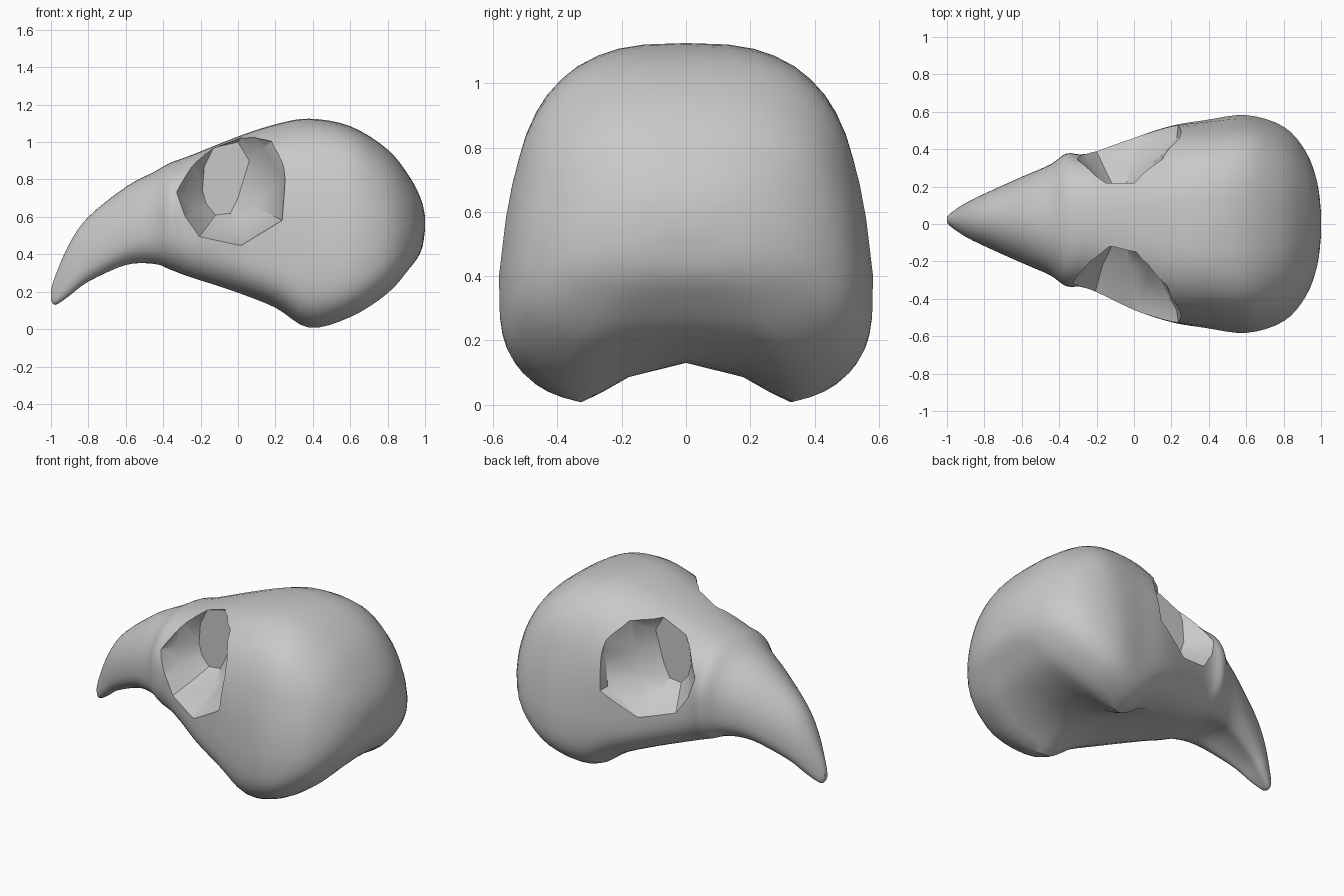
import bpy
import bmesh
import math
from mathutils import Vector

old = bpy.data.objects.get("Cube")
if old:
    bpy.data.objects.remove(old, do_unlink=True)

bone = bpy.data.materials.new("bone_grey")
bone.use_nodes = True
COLOR = (0.58, 0.58, 0.58, 1)
bone.diffuse_color = COLOR
bone.node_tree.nodes["Principled BSDF"].inputs["Base Color"].default_value = COLOR

# Stations from beak tip to back: x, bottom, widest height, top, half width, underside hollow
STATIONS = [
    (-1.0, .155, .18, .21, .015, 0),
    (-.975, .13, .19, .29, .04, 0),
    (-.9, .17, .3, .46, .09, .01),
    (-.8, .24, .39, .6, .14, .02),
    (-.6, .325, .5, .76, .23, .03),
    (-.45, .33, .56, .84, .295, .03),
    (-.36, .3, .6, .89, .355, .02),
    (-.25, .26, .56, .93, .36, .02),
    (0, .18, .46, 1.03, .46, .03),
    (.2, .1, .42, 1.095, .525, .06),
    (.38, -.01, .4, 1.125, .555, .14),
    (.6, .05, .4, 1.085, .582, .1),
    (.8, .18, .44, .96, .52, .04),
    (.92, .32, .5, .81, .385, .01),
    (.98, .42, .54, .69, .22, 0),
    (1.0, .53, .56, .6, .06, 0),
]
RING = 48
STEPS = 4


def clamp(v):
    return min(1, max(0, v))


def spline(a, b, c, d, t):
    """Smooth blend between stations b and c."""
    return [q + .5 * t * (r - p + t * (2*p - 5*q + 4*r - s + t * (3*(q - r) + s - p)))
            for p, q, r, s in zip(a, b, c, d)]


def section(x, low, mid, high, w, hollow):
    """Rounded cross-section with a hollow between two lower lobes."""
    blend = min(clamp((x + .6) / 1.2), clamp((1.1 - x) / .45))
    pinch = .06 * clamp((x - .2) / .35)
    sway = .022 * clamp(-x / .35)
    pts = []
    for k in range(RING):
        a = math.tau * k / RING
        c, s = math.cos(a), math.sin(a)
        n = 2 + 1.05 * blend if s >= 0 else 2.6 + 1.2 * blend
        y = w * math.copysign(abs(c) ** (2 / n), c)
        h = abs(s) ** (2 / n)
        if s >= 0:
            z = mid + (high - mid) * h
            y *= 1 - pinch * clamp(2 * h)
        else:
            z = mid - (mid - low) * h
            z += hollow * h * max(0, 1 - (y / (.56 * w)) ** 2)
        pts.append(Vector((x, y + sway, z)))
    return pts


def loft(name, rings):
    """Closed skin over a list of equal point rings."""
    bm = bmesh.new()
    rows = [[bm.verts.new(p) for p in ring] for ring in rings]
    for a, b in zip(rows, rows[1:]):
        for k in range(len(a)):
            j = (k + 1) % len(a)
            bm.faces.new((a[k], a[j], b[j], b[k]))
    bm.faces.new(rows[0])
    bm.faces.new(rows[-1])
    bmesh.ops.recalc_face_normals(bm, faces=bm.faces)
    mesh = bpy.data.meshes.new(name)
    bm.to_mesh(mesh)
    bm.free()
    mesh.materials.append(bone)
    obj = bpy.data.objects.new(name, mesh)
    bpy.context.collection.objects.link(obj)
    return obj


# Skull and hooked beak as one skin
rings = []
last = len(STATIONS) - 1
for i in range(last):
    four = [STATIONS[min(max(i + o, 0), last)] for o in (-1, 0, 1, 2)]
    rings += [section(*spline(*four, t / STEPS)) for t in range(STEPS)]
rings.append(section(*STATIONS[last]))
skull = loft("skull", rings)

# Eye sockets: wide opening narrowing to a small inner wall
OUTER = [(-.42, .73), (-.34, .57), (-.24, .45), (.02, .44), (.24, .58),
         (.26, .8), (.24, 1.06), (.1, 1.18), (-.15, 1.1), (-.34, .93)]
INNER = [(-.19, .74), (-.17, .67), (-.12, .61), (-.04, .62), (.0, .7),
         (.03, .8), (.06, .9), (0, 1.0), (-.13, .97), (-.18, .87)]


def socket(name, side, depth):
    def ring(y, f):
        return [(a + (c - a) * f, side * y, b + (d - b) * f)
                for (a, b), (c, d) in zip(INNER, OUTER)]
    return loft(name, [ring(depth, 0), ring(depth + .1, .4),
                       ring(.46, .95), ring(.75, 1.1)])


bpy.context.view_layer.objects.active = skull
skull.select_set(True)
for name, side, depth in (("left_socket", 1, .22), ("right_socket", -1, .12)):
    cutter = socket(name, side, depth)
    cutter.hide_render = True
    cut = skull.modifiers.new(name, "BOOLEAN")
    cut.operation = "DIFFERENCE"
    cut.solver = "EXACT"
    cut.object = cutter
    bpy.ops.object.modifier_apply(modifier=cut.name)
    bpy.data.objects.remove(cutter, do_unlink=True)

bpy.ops.object.shade_smooth_by_angle(angle=math.radians(35))
